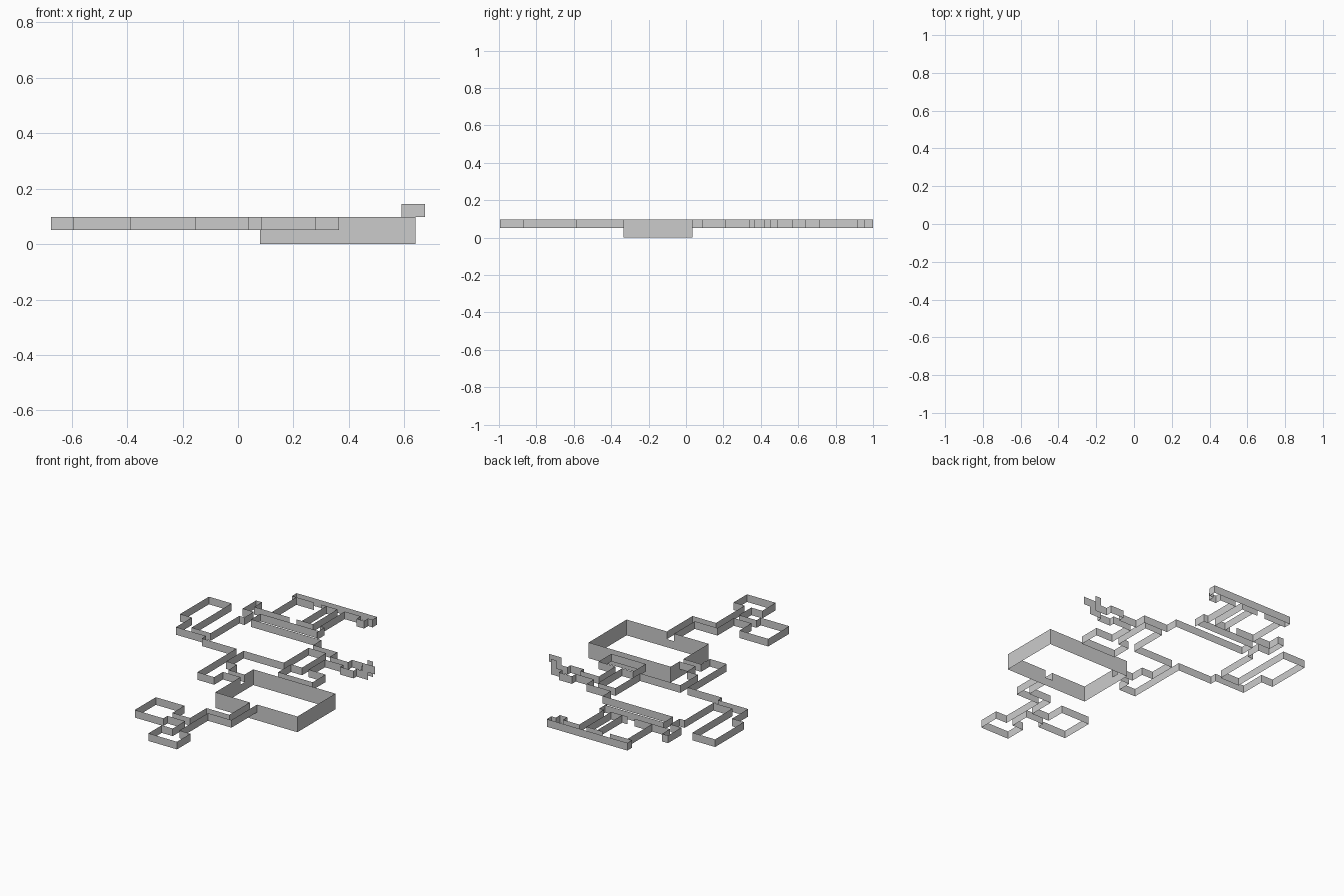
import bpy
import bmesh

cube = bpy.data.objects.get("Cube")
if cube:
    bpy.data.objects.remove(cube, do_unlink=True)

# Levels shared by all walls
GROUND, FLOOR, TOP, UPPER_TOP = 0.0, 0.05, 0.097, 0.145

grey = bpy.data.materials.new("plain grey")
grey.use_nodes = True
colour = (0.6, 0.6, 0.6, 1)
grey.diffuse_color = colour
grey.node_tree.nodes["Principled BSDF"].inputs["Base Color"].default_value = colour


def walls(name, runs, low=FLOOR, high=TOP):
    """Raise thin sheet walls along right-angled runs.

    Each run is (x, y, first axis, stops): the stops are the coordinates
    reached in turn, alternating between the two axes.
    """
    bm = bmesh.new()
    for x, y, axis, stops in runs:
        point = {"x": x, "y": y}
        corners = [(x, y)]
        for stop in stops:
            point[axis] = stop
            corners.append((point["x"], point["y"]))
            axis = "y" if axis == "x" else "x"
        bottom = [bm.verts.new((*c, low)) for c in corners]
        top = [bm.verts.new((*c, high)) for c in corners]
        for i in range(len(corners) - 1):
            bm.faces.new((bottom[i], bottom[i + 1], top[i + 1], top[i]))
    mesh = bpy.data.meshes.new(name)
    bm.to_mesh(mesh)
    bm.free()
    mesh.materials.append(grey)
    obj = bpy.data.objects.new(name, mesh)
    bpy.context.collection.objects.link(obj)
    return obj


# Sunken large room: solid lower band, upper band broken by two doorways
walls("large_room_lower_walls",
      [(.08, -.335, "x", [.64, .035, .08, -.335])], GROUND, FLOOR)
walls("large_room_upper_walls", [
    (.08, -.05, "y", [.035, .64, -.335, .365]),
    (.315, -.335, "x", [.08, -.09]),
])

# Corridor to the front with two small rooms
walls("front_corridor_and_rooms", [
    (.315, -.335, "y", [-.535, .16, -.695, .04, -.58, -.155, -.785, .04,
                        -.745, .16, -.865, .085, -.995, .28, -.865, .205,
                        -.585, .365, -.335]),
])

# Passage from the large room to the central hall
walls("side_passage", [
    (.08, -.09, "x", [-.04, -.175, -.155, .205]),
    (.08, -.05, "x", [-.03, .035, -.105, .205]),
])

# Central hall with the long side room
walls("hall_and_side_room", [
    (-.155, .205, "x", [-.39, .245, -.595, .40, -.675, .68, -.52, .29,
                        -.39, .57, -.355, .66]),
    (-.105, .205, "x", [.17, .445]),
    (-.31, .66, "y", [.57, .17, .49]),
])

# Right-hand passage with its closet and the widening before the steps
walls("right_passage", [
    (.17, .445, "x", [.29, .21, .215, .085, .45, .21, .335, .37, .46,
                      .34, .55, .37, .63]),
    (.17, .49, "x", [.335, .418, .46, .455, .55, .418, .63]),
])

# Raised step walls at the passage end
walls("raised_passage_end", [
    (.59, .37, "x", [.675]),
    (.59, .418, "x", [.63]),
], TOP, UPPER_TOP)

# Cross corridor behind the hall
walls("cross_corridor", [
    (-.355, .66, "x", [-.43, .79, -.39, .715, -.15]),
    (-.31, .66, "x", [.09]),
    (.06, .715, "x", [.09, .64]),
])

# Rear rooms between the two corridors
walls("rear_rooms", [
    (-.27, .715, "y", [.955]),
    (-.10, .715, "x", [.01, .955, -.10]),
    (-.065, .715, "y", [.955]),
])

# Rear corridor
walls("rear_corridor", [
    (-.15, .955, "x", [-.30, 1.0, .25, .955, .22, .915, .17, .955, .06, .715]),
])
